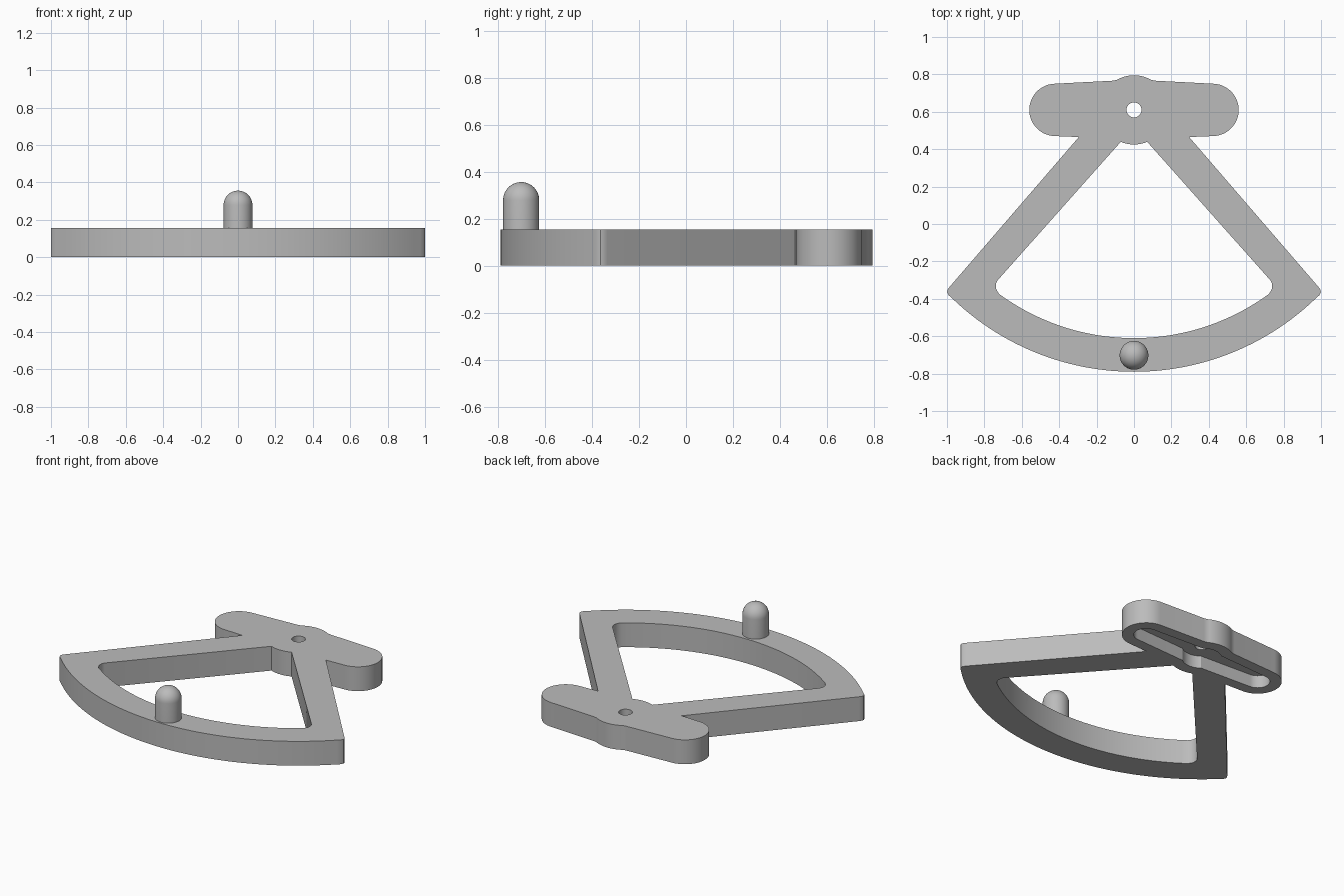
import bpy, bmesh
from math import cos, sin, radians, pi

HUB = (0, 0.61)      # pivot: centre of the hub and of both sector arcs
THICK = 0.155

cube = bpy.data.objects.get("Cube")
if cube:
    bpy.data.objects.remove(cube, do_unlink=True)

grey = bpy.data.materials.new("plain grey")
grey.use_nodes = True
grey.diffuse_color = (0.5, 0.5, 0.5, 1)
grey.node_tree.nodes["Principled BSDF"].inputs["Base Color"].default_value = grey.diffuse_color


def arc(centre, r, a0, a1, n):
    angles = [radians(a0 + (a1 - a0) * i / n) for i in range(n + 1)]
    return [(centre[0] + r * cos(a), centre[1] + r * sin(a)) for a in angles]


def mirrored(half):
    """Close a half outline whose first and last points lie on x = 0."""
    return half + [(-x, y) for x, y in half[-2:0:-1]]


def make_object(name, bm):
    bmesh.ops.recalc_face_normals(bm, faces=bm.faces)
    mesh = bpy.data.meshes.new(name)
    bm.to_mesh(mesh)
    bm.free()
    mesh.materials.append(grey)
    ob = bpy.data.objects.new(name, mesh)
    bpy.context.collection.objects.link(ob)
    return ob


def prism(name, outline, z0, z1):
    bm = bmesh.new()
    face = bm.faces.new([bm.verts.new((x, y, z0)) for x, y in outline])
    side = bmesh.ops.extrude_face_region(bm, geom=[face])
    verts = [v for v in side["geom"] if isinstance(v, bmesh.types.BMVert)]
    bmesh.ops.translate(bm, verts=verts, vec=(0, 0, z1 - z0))
    return make_object(name, bm)


def cut(target, cutter):
    mod = target.modifiers.new(cutter.name, "BOOLEAN")
    mod.operation, mod.solver, mod.object = "DIFFERENCE", "EXACT", cutter
    bpy.context.view_layer.objects.active = target
    bpy.ops.object.modifier_apply(modifier=mod.name)
    bpy.data.objects.remove(cutter, do_unlink=True)


def smooth(ob):
    bpy.ops.object.select_all(action="DESELECT")
    ob.select_set(True)
    bpy.context.view_layer.objects.active = ob
    bpy.ops.object.shade_smooth_by_angle(angle=radians(30))


# Sector frame: hub, crossbar, slanted arms and curved rim
frame_half = (arc(HUB, 0.185, 90, 60, 8) + [(0.115, 0.766)]
              + arc((0.42, 0.61), 0.14, 86, -88, 28)
              + [(0.295, 0.465), (0.985, -0.335), (0.996, -0.35),
                 (0.999, -0.364), (0.992, -0.38)]
              + arc(HUB, 1.4, -45.9, -90, 28))
frame = prism("sector_frame", mirrored(frame_half), 0, THICK)

# Open window between the arms
window_half = (arc(HUB, 0.185, -90, -67.5, 6)
               + [(0.73, -0.302), (0.738, -0.32), (0.738, -0.345), (0.73, -0.361)]
               + arc(HUB, 1.22, -53.8, -90, 24))
cut(frame, prism("window_cutter", mirrored(window_half), -0.1, 0.3))

# Recess under the crossbar, following its outline
upper = arc(HUB, 0.115, 90, 52, 8) + arc((0.42, 0.61), 0.072, 88, 0, 12)
lower = [(x, 2 * HUB[1] - y) for x, y in upper[-2::-1]]
cut(frame, prism("recess_cutter", mirrored(upper + lower), -0.1, 0.08))

# Pivot hole
cut(frame, prism("hole_cutter", arc(HUB, 0.04, 0, 348.75, 31), -0.1, 0.3))
smooth(frame)

# Round-topped handle pin, turned from a profile
R, TOP = 0.077, 0.356
profile = [(0, THICK - 0.02), (R, THICK - 0.02)]
profile += arc((0, TOP - R), R, 0, 90, 10)
bm = bmesh.new()
points = [bm.verts.new((x, 0, z)) for x, z in profile]
edges = [bm.edges.new(pair) for pair in zip(points, points[1:])]
bmesh.ops.spin(bm, geom=points + edges, cent=(0, 0, 0), axis=(0, 0, 1),
               angle=2 * pi, steps=40)
bmesh.ops.remove_doubles(bm, verts=bm.verts, dist=0.0005)
pin = make_object("handle_pin", bm)
pin.location = (0, -0.702, 0)
smooth(pin)
